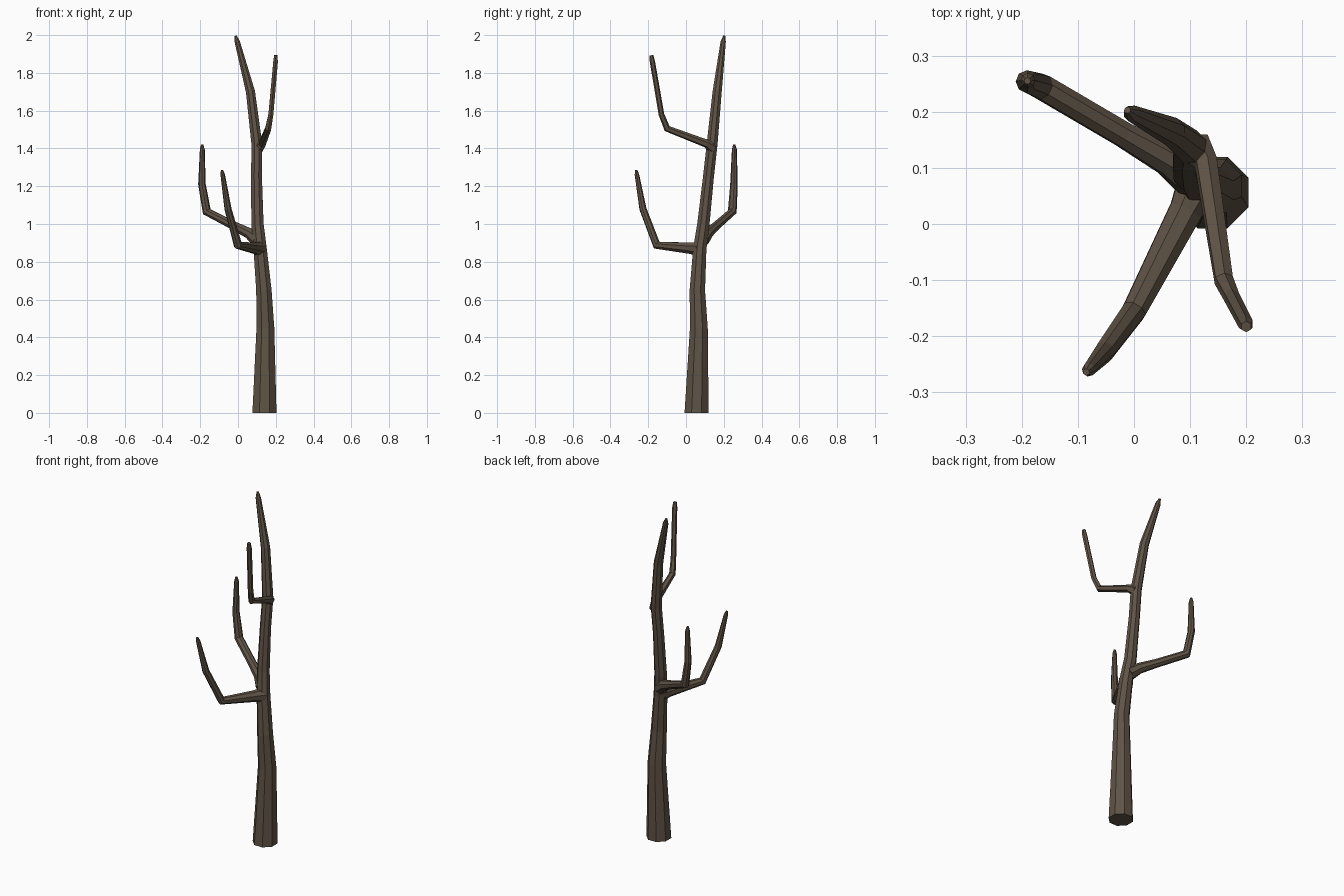
import bpy, bmesh
from math import sin, cos, pi
from mathutils import Vector

if "Cube" in bpy.data.objects:
    bpy.data.objects.remove(bpy.data.objects["Cube"])

bark = bpy.data.materials.new("brown_bark")
bark.use_nodes = True
color = (0.115, 0.087, 0.061, 1)
bark.diffuse_color = color
bark.node_tree.nodes["Principled BSDF"].inputs["Base Color"].default_value = color
bark.node_tree.nodes["Principled BSDF"].inputs["Roughness"].default_value = 0.9


def limb(name, path, sides, flat_base=False):
    """Sweep a tapering polygon along (x, y, z, radius) points."""
    pts = [Vector(p[:3]) for p in path]
    bm = bmesh.new()
    rings = []
    axis = Vector((0, 0, 1)) if flat_base else (pts[1] - pts[0]).normalized()
    side = Vector((1, 0, 0)) if flat_base else axis.orthogonal().normalized()
    for i, p in enumerate(pts):
        before = (p - pts[max(i - 1, 0)]).normalized()
        after = (pts[min(i + 1, len(pts) - 1)] - p).normalized()
        new_axis = (before + after).normalized()
        if i == 0 and flat_base:
            new_axis = axis
        side = axis.rotation_difference(new_axis) @ side
        axis = new_axis
        other = axis.cross(side)
        ring = []
        for k in range(sides):
            a = 2 * pi * (k + 0.5) / sides
            ring.append(bm.verts.new(p + path[i][3] * (cos(a) * side + sin(a) * other)))
        rings.append(ring)
    for a, b in zip(rings, rings[1:]):
        for k in range(sides):
            n = (k + 1) % sides
            bm.faces.new((a[k], a[n], b[n], b[k]))
    bm.faces.new(rings[0][::-1])
    bm.faces.new(rings[-1])
    bmesh.ops.recalc_face_normals(bm, faces=bm.faces)
    mesh = bpy.data.meshes.new(name)
    bm.to_mesh(mesh)
    bm.free()
    mesh.materials.append(bark)
    obj = bpy.data.objects.new(name, mesh)
    bpy.context.collection.objects.link(obj)
    return obj


# Trunk, leaning gently to its tip
limb("trunk", [
    (0.14, 0.056, 0, 0.069), (0.145, 0.068, 0.45, 0.051),
    (0.137, 0.060, 0.65, 0.044), (0.117, 0.073, 0.87, 0.038),
    (0.103, 0.092, 1.00, 0.035), (0.098, 0.119, 1.25, 0.031),
    (0.100, 0.138, 1.42, 0.031), (0.066, 0.165, 1.70, 0.026),
    (-0.004, 0.197, 1.965, 0.015), (-0.012, 0.203, 1.996, 0.006)], 8, True)

# Lower front branch
limb("front_branch", [
    (0.115, 0.070, 0.868, 0.042), (0.093, 0.025, 0.872, 0.032),
    (0.000, -0.155, 0.888, 0.023), (-0.053, -0.228, 1.08, 0.019),
    (-0.081, -0.260, 1.262, 0.012), (-0.085, -0.264, 1.285, 0.006)], 8)

# Lower back branch
limb("back_branch", [
    (0.105, 0.085, 0.915, 0.040), (0.060, 0.115, 0.950, 0.030),
    (-0.020, 0.160, 0.990, 0.024), (-0.165, 0.245, 1.065, 0.024),
    (-0.191, 0.254, 1.21, 0.020), (-0.189, 0.256, 1.395, 0.013),
    (-0.190, 0.255, 1.42, 0.006)], 8)

# Slender upper branch
limb("upper_branch", [
    (0.106, 0.140, 1.405, 0.032), (0.128, 0.110, 1.425, 0.022),
    (0.160, -0.100, 1.505, 0.018), (0.174, -0.130, 1.58, 0.015),
    (0.199, -0.178, 1.86, 0.014), (0.200, -0.183, 1.893, 0.010)], 6)
